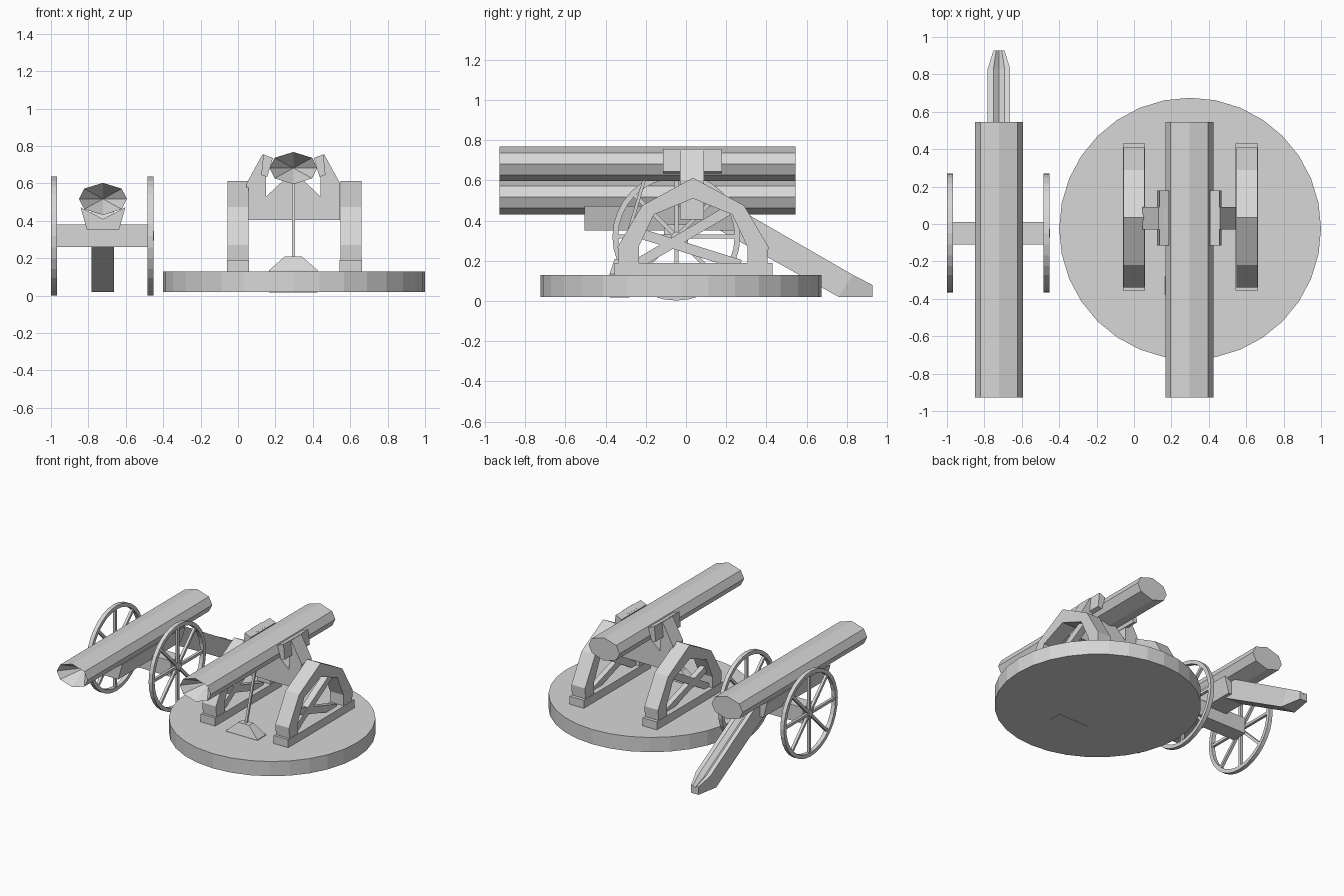
import bpy
import bmesh
from math import sin, cos, pi
from mathutils import Vector

cube = bpy.data.objects.get("Cube")
if cube:
    bpy.data.objects.remove(cube)

grey = bpy.data.materials.new("plain_grey")
grey.use_nodes = True
grey.diffuse_color = (0.68, 0.68, 0.68, 1)
grey.node_tree.nodes["Principled BSDF"].inputs["Base Color"].default_value = (0.68, 0.68, 0.68, 1)


def loft(name, rings, closed=False):
    """Bridge rings of points; cap the ends unless the loop of rings is closed."""
    bm = bmesh.new()
    loops = [[bm.verts.new(p) for p in ring] for ring in rings]
    pairs = list(zip(loops, loops[1:]))
    if closed:
        pairs.append((loops[-1], loops[0]))
    else:
        bm.faces.new(loops[0])
        bm.faces.new(loops[-1])
    n = len(loops[0])
    for a, b in pairs:
        for i in range(n):
            j = (i + 1) % n
            bm.faces.new((a[i], a[j], b[j], b[i]))
    bmesh.ops.remove_doubles(bm, verts=bm.verts, dist=0.0001)
    bmesh.ops.recalc_face_normals(bm, faces=bm.faces)
    mesh = bpy.data.meshes.new(name)
    bm.to_mesh(mesh)
    bm.free()
    mesh.materials.append(grey)
    obj = bpy.data.objects.new(name, mesh)
    bpy.context.collection.objects.link(obj)
    return obj


def along_x(name, profile, x0, x1):
    return loft(name, [[(x, y, z) for y, z in profile] for x in (x0, x1)])


def along_y(name, profile, y0, y1):
    return loft(name, [[(x, y, z) for x, z in profile] for y in (y0, y1)])


def rect(a0, a1, b0, b1):
    return [(a0, b0), (a1, b0), (a1, b1), (a0, b1)]


def circle(cy, cz, r, n):
    return [(cy + r * cos(2 * pi * i / n), cz + r * sin(2 * pi * i / n)) for i in range(n)]


def beam(name, p, q, width, depth):
    """Rectangular bar from p to q; depth runs along x."""
    p, q = Vector(p), Vector(q)
    side = Vector((depth / 2, 0, 0))
    up = (q - p).cross(side).normalized() * width / 2
    return loft(name, [[e - side - up, e + side - up, e + side + up, e - side + up] for e in (p, q)])


def barrel(name, cx, cz):
    """Eight-sided barrel with a conical hollow muzzle."""
    half = [(0.1, 0.055), (0.128, 0), (0.1, -0.055)]
    prof = [(0, 0.086)] + half + [(0, -0.086)] + [(-x, z) for x, z in reversed(half)]
    back, front = [[(cx + x, y, cz + z) for x, z in prof] for y in (0.545, -0.927)]
    loft(name, [back, front, [(cx, -0.77, cz)] * len(prof)])


# Round platform
CX, MID = 0.296, 0.035
loft("platform", [[(x, y, z) for x, y in circle(0.3, -0.025, 0.7, 32)] for z in (0.02, 0.13)])

# Arched side frames with feet and crossed braces
outer = [(0.37, 0.19), (0.375, 0.27), (0.254, 0.475)]
inner = [(0.27, 0.19), (0.27, 0.27), (0.195, 0.43)]
arch = (outer + [(0, 0.613)] + [(-y, z) for y, z in reversed(outer)]
        + [(-y, z) for y, z in inner] + [(0, 0.51)] + list(reversed(inner)))
for side, x in (("right", 0.0), ("left", 0.604)):
    along_x(side + "_arch", [(MID + y, z) for y, z in arch], x - 0.056, x + 0.056)
    along_x(side + "_foot", rect(-0.355, 0.43, 0.13, 0.19), x - 0.06, x + 0.06)
    beam(side + "_long_brace", (x, 0.21, 0.45), (x, -0.25, 0.18), 0.05, 0.05)
    beam(side + "_low_brace", (x, -0.24, 0.34), (x, 0.27, 0.18), 0.05, 0.04)

# Yoke that spans the frames and carries the barrel
yoke = [(0.25, 0.405), (0.25, 0.6), (0.165, 0.755), (0.12, 0.74), (0.145, 0.64),
        (0.145, 0.53), (0.05, 0.62)]
along_y("yoke", [(CX + x, z) for x, z in yoke] + [(CX - x, z) for x, z in reversed(yoke)],
        -0.03, 0.09)
cheek = [(0.16, 0.755), (0.11, 0.735), (0.14, 0.635), (0.172, 0.645)]
for side, s in (("right", -1), ("left", 1)):
    along_y(side + "_cheek", [(CX + s * x, z) for x, z in cheek], -0.115, 0.18)

barrel("platform_barrel", CX, 0.682)

# Elevating rod on a small tapered pedestal
loft("pedestal", [[(x, y, z) for x, y in rect(CX - w, CX + w, -0.33 - d, -0.33 + d)]
                  for w, d, z in ((0.13, 0.05, 0.018), (0.13, 0.05, 0.135), (0.045, 0.025, 0.21))])
beam("elevating_rod", (CX, -0.33, 0.19), (CX, -0.2, 0.63), 0.016, 0.016)

# Field gun: barrel, cradle hugging its underside, and axle
FX = -0.722
barrel("field_barrel", FX, 0.517)
along_y("cradle", [(FX + x, z) for x, z in ((-0.085, 0.35), (0.085, 0.35), (0.12, 0.472),
                                            (0, 0.41), (-0.12, 0.472))], -0.505, 0.24)
along_x("axle", rect(-0.11, 0.01, 0.26, 0.38), -0.975, -0.475)


def trail_ring(w, top_y, top_z, low_y, low_z):
    return [(FX - w, low_y, low_z), (FX + w, low_y, low_z), (FX + w, top_y, top_z),
            (FX + w / 2, top_y, top_z), (FX, top_y, top_z - w / 2),
            (FX - w / 2, top_y, top_z), (FX - w, top_y, top_z)]


# Grooved trail sloping to the ground
loft("trail", [trail_ring(0.06, 0.24, 0.47, 0.17, 0.35),
               trail_ring(0.06, 0.83, 0.13, 0.76, 0.02),
               trail_ring(0.03, 0.927, 0.08, 0.927, 0.02)])

# Spoked wheels
WY, WZ, R = -0.048, 0.32, 0.318
for side, x in (("right", -0.984), ("left", -0.468)):
    rings = [(x - 0.015, R), (x + 0.015, R), (x + 0.015, R - 0.028), (x - 0.015, R - 0.028)]
    loft(side + "_wheel_rim", [[(a, y, z) for y, z in circle(WY, WZ, r, 32)] for a, r in rings],
         closed=True)
    along_x(side + "_wheel_hub", circle(WY, WZ, 0.025, 12), x - 0.016, x + 0.02)
    for i, (y, z) in enumerate(circle(WY, WZ, R - 0.015, 8)):
        beam(f"{side}_spoke_{i + 1}", (x, WY, WZ), (x, y, z), 0.02, 0.02)
